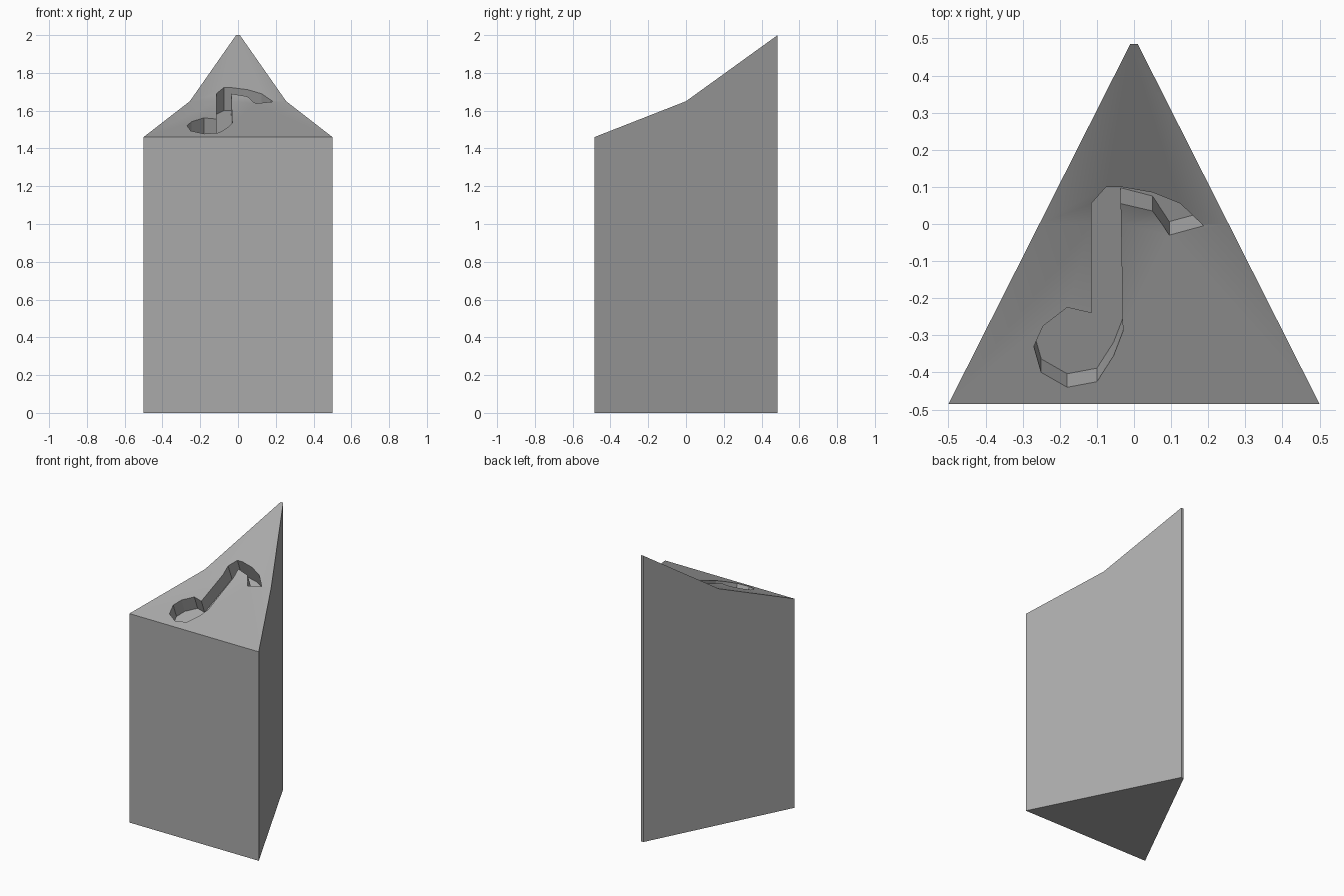
import bpy, bmesh, math
from mathutils import Vector

if "Cube" in bpy.data.objects:
    bpy.data.objects.remove(bpy.data.objects["Cube"])

grey = bpy.data.materials.new("stone grey")
grey.diffuse_color = (0.4, 0.4, 0.4, 1)
grey.use_nodes = True
grey.node_tree.nodes["Principled BSDF"].inputs["Base Color"].default_value = grey.diffuse_color


def prism(name, lower, upper):
    """Solid between two matching counter-clockwise rings of points."""
    bm = bmesh.new()
    lo = [bm.verts.new(p) for p in lower]
    hi = [bm.verts.new(p) for p in upper]
    n = len(lo)
    bm.faces.new(lo[::-1])
    for i in range(n):
        j = (i + 1) % n
        bm.faces.new((lo[i], lo[j], hi[j], hi[i]))
    if name == "wedge_body":
        # Folded top: shallow front slope, steeper back slope
        bm.faces.new((hi[0], hi[1], hi[2], hi[5]))
        bm.faces.new((hi[5], hi[2], hi[3], hi[4]))
    else:
        bm.faces.new(hi)
    bmesh.ops.recalc_face_normals(bm, faces=bm.faces)
    mesh = bpy.data.meshes.new(name)
    bm.to_mesh(mesh)
    bm.free()
    mesh.materials.append(grey)
    obj = bpy.data.objects.new(name, mesh)
    bpy.context.collection.objects.link(obj)
    return obj


FOLD_Z, FRONT_Z, BACK_Z, HALF = 1.65, 1.46, 2.0, 0.485


def top_z(y):
    return FOLD_Z + (y / HALF) * ((BACK_Z - FOLD_Z) if y > 0 else (FOLD_Z - FRONT_Z))


# Triangular body with a sloping top
plan = [(-0.5, -HALF), (0.5, -HALF), (0.255, 0), (0.01, HALF), (-0.01, HALF), (-0.255, 0)]
body = prism("wedge_body", [(x, y, 0) for x, y in plan], [(x, y, top_z(y)) for x, y in plan])

# Curved groove, sunk square to the front slope with one flat floor
outline = [(-0.27, -0.33), (-0.25, -0.40), (-0.18, -0.44), (-0.10, -0.425),
           (-0.055, -0.355), (-0.03, -0.29), (-0.036, 0.055), (0.05, 0.035),
           (0.095, -0.03), (0.187, -0.005), (0.125, 0.055), (0.05, 0.085),
           (-0.035, 0.10), (-0.075, 0.10), (-0.115, 0.055), (-0.115, -0.24),
           (-0.18, -0.225), (-0.245, -0.275)]
a = math.atan2(FOLD_Z - FRONT_Z, HALF)
normal = Vector((0, -math.sin(a), math.cos(a)))
origin = Vector((0, 0, FOLD_Z))
floor, lid = [], []
for x, y in outline:
    p = Vector((x, y, top_z(y)))
    base = p - normal * (p - origin).dot(normal)
    floor.append(base - normal * 0.1)
    lid.append(base + normal * 0.2)
cutter = prism("groove_cutter", floor, lid)
cutter.hide_render = True

cut = body.modifiers.new("groove", 'BOOLEAN')
cut.operation = 'DIFFERENCE'
cut.solver = 'EXACT'
cut.object = cutter
bpy.context.view_layer.objects.active = body
body.select_set(True)
bpy.ops.object.modifier_apply(modifier=cut.name)
bpy.data.objects.remove(cutter)

# Soft fold across the top, crisp edges elsewhere
bpy.ops.object.shade_smooth_by_angle(angle=math.radians(20))
